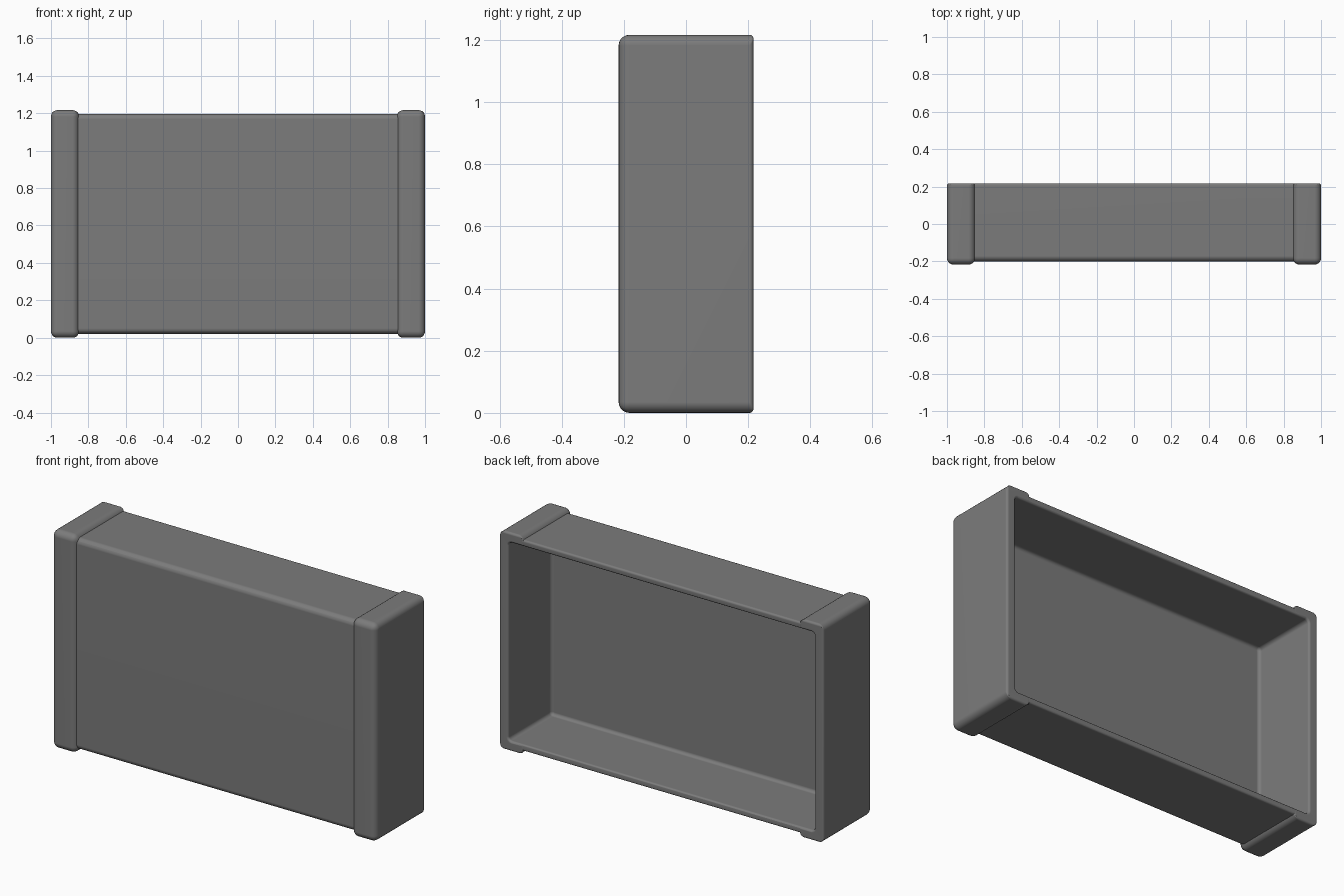
import bpy, bmesh, math
from mathutils import Vector

if "Cube" in bpy.data.objects:
    bpy.data.objects.remove(bpy.data.objects["Cube"], do_unlink=True)

HALF_DEPTH, HEIGHT = 0.217, 1.217

grey = bpy.data.materials.new("dark_grey")
grey.use_nodes = True
colour = (0.2, 0.2, 0.2, 1)
grey.diffuse_color = colour
grey.node_tree.nodes["Principled BSDF"].inputs["Base Color"].default_value = colour


def link(name, bm):
    bmesh.ops.recalc_face_normals(bm, faces=bm.faces)
    mesh = bpy.data.meshes.new(name)
    bm.to_mesh(mesh)
    bm.free()
    obj = bpy.data.objects.new(name, mesh)
    bpy.context.collection.objects.link(obj)
    mesh.materials.append(grey)
    return obj


def apply(obj, mod):
    bpy.ops.object.select_all(action="DESELECT")
    obj.select_set(True)
    bpy.context.view_layer.objects.active = obj
    bpy.ops.object.modifier_apply(modifier=mod.name)


def soft_box(name, low, high, radius, back_weight=0.35):
    """Rounded box whose back edges are crisper than the others."""
    low, high = Vector(low), Vector(high)
    bm = bmesh.new()
    bmesh.ops.create_cube(bm, size=1)
    for v in bm.verts:
        v.co = (low + high) / 2 + v.co * (high - low)
    weight = bm.edges.layers.float.new("bevel_weight_edge")
    for e in bm.edges:
        at_back = all(v.co.y > high.y - 0.001 for v in e.verts)
        e[weight] = back_weight if at_back else 1
    obj = link(name, bm)
    bevel = obj.modifiers.new("soft_edges", "BEVEL")
    bevel.limit_method = "WEIGHT"
    bevel.width, bevel.segments = radius, 5
    apply(obj, bevel)
    return obj


def rounded_ring(bm, y, grow):
    """Rounded rectangle loop around the cavity at depth y."""
    hx, hz, r = 0.945 + grow, 0.553 + grow, 0.02 + grow
    loop = []
    for quarter, (sx, sz) in enumerate([(1, 1), (-1, 1), (-1, -1), (1, -1)]):
        for step in range(5):
            a = (quarter + step / 4) * math.pi / 2
            loop.append(bm.verts.new((sx * (hx - r) + r * math.cos(a), y,
                                      HEIGHT / 2 + sz * (hz - r) + r * math.sin(a))))
    return loop


def cavity():
    """Hollow shape with a rounded floor edge and a flared mouth."""
    floor, soft, lip = -0.163, 0.018, 0.012
    bm = bmesh.new()
    angles = [i * math.pi / 8 for i in range(5)]
    path = [(floor + soft * (1 - math.cos(a)), -soft * (1 - math.sin(a))) for a in angles]
    path += [(HALF_DEPTH - lip * (1 - math.sin(a)), lip * (1 - math.cos(a))) for a in angles]
    path.append((HALF_DEPTH + 0.05, lip))
    loops = [rounded_ring(bm, y, grow) for y, grow in path]
    for a, b in zip(loops, loops[1:]):
        for i in range(len(a)):
            j = (i + 1) % len(a)
            bm.faces.new((a[i], a[j], b[j], b[i]))
    bm.faces.new(loops[0])
    bm.faces.new(loops[-1])
    return link("cavity_cutter", bm)


def combine(target, tool, operation):
    mod = target.modifiers.new("combine", "BOOLEAN")
    mod.operation, mod.solver, mod.object = operation, "EXACT", tool
    apply(target, mod)
    bpy.data.objects.remove(tool, do_unlink=True)


# Main panel with its thin top and bottom walls
tray = soft_box("open_back_tray", (-0.96, -0.2, 0.021),
                (0.96, HALF_DEPTH - 0.001, 1.197), 0.03)

# Raised end caps
for side in (-1, 1):
    x0, x1 = sorted((side * 0.85, side * 1.0))
    cap = soft_box("end_cap", (x0, -HALF_DEPTH, 0), (x1, HALF_DEPTH, HEIGHT), 0.035)
    combine(tray, cap, "UNION")

# Hollow open at the back
combine(tray, cavity(), "DIFFERENCE")

# Smooth shading with flat large faces
bpy.ops.object.select_all(action="DESELECT")
tray.select_set(True)
bpy.context.view_layer.objects.active = tray
bpy.ops.object.shade_smooth_by_angle(angle=math.radians(40))
tray.modifiers.new("even_shading", "WEIGHTED_NORMAL").keep_sharp = True
